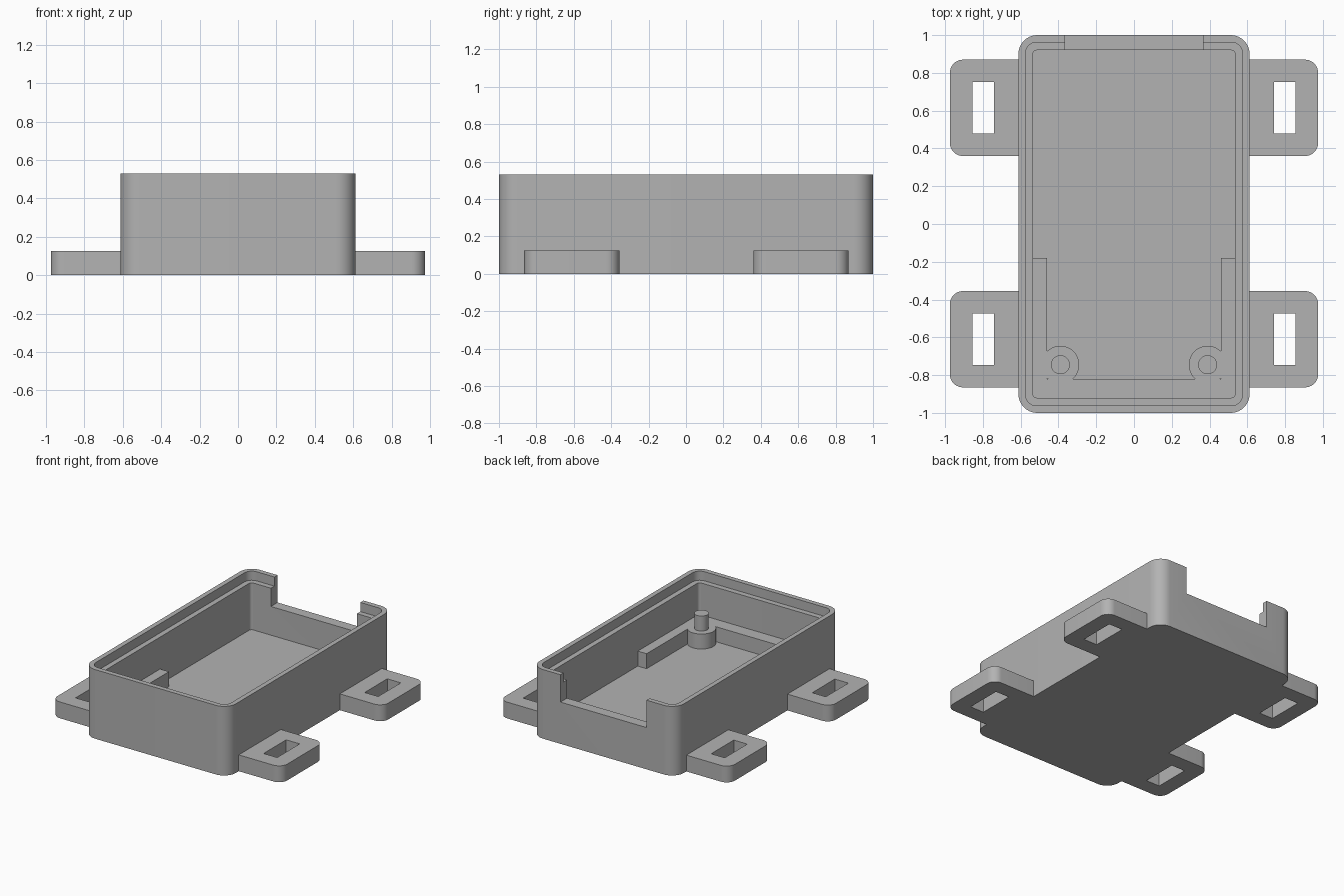
import bpy, bmesh, math

if "Cube" in bpy.data.objects:
    bpy.data.objects.remove(bpy.data.objects["Cube"], do_unlink=True)

grey = bpy.data.materials.new("plain_grey")
grey.use_nodes = True
COLOUR = (0.45, 0.45, 0.45, 1)
grey.diffuse_color = COLOUR
grey.node_tree.nodes["Principled BSDF"].inputs["Base Color"].default_value = COLOUR


def prism(name, outline, z0, z1):
    """Extrude a counter-clockwise outline from z0 to z1."""
    bm = bmesh.new()
    face = bm.faces.new([bm.verts.new((x, y, z0)) for x, y in outline])
    top = bmesh.ops.extrude_face_region(bm, geom=[face])["geom"]
    bmesh.ops.translate(bm, vec=(0, 0, z1 - z0),
                        verts=[v for v in top if isinstance(v, bmesh.types.BMVert)])
    bmesh.ops.recalc_face_normals(bm, faces=bm.faces)
    mesh = bpy.data.meshes.new(name)
    bm.to_mesh(mesh)
    bm.free()
    mesh.materials.append(grey)
    obj = bpy.data.objects.new(name, mesh)
    bpy.context.collection.objects.link(obj)
    return obj


def rounded(x0, x1, y0, y1, radii, steps=10):
    """Rectangle outline; radii run from the +x +y corner counter-clockwise."""
    corners = [(x1, y1, -1, -1), (x0, y1, 1, -1), (x0, y0, 1, 1), (x1, y0, -1, 1)]
    points = []
    for i, ((cx, cy, sx, sy), r) in enumerate(zip(corners, radii)):
        if r == 0:
            points.append((cx, cy))
            continue
        for k in range(steps + 1):
            a = math.pi / 2 * (i + k / steps)
            points.append((cx + sx * r + r * math.cos(a), cy + sy * r + r * math.sin(a)))
    return points


def box(x0, x1, y0, y1):
    return rounded(x0, x1, y0, y1, [0] * 4)


def circle(cx, cy, r, n=40):
    return [(cx + r * math.cos(math.tau * i / n), cy + r * math.sin(math.tau * i / n))
            for i in range(n)]


def combine(obj, tools, operation):
    """Bake boolean operations into obj and delete the tools."""
    for tool in tools:
        tool.hide_render = True
        mod = obj.modifiers.new("boolean", "BOOLEAN")
        mod.operation, mod.solver, mod.object = operation, "EXACT", tool
    bpy.context.view_layer.update()
    graph = bpy.context.evaluated_depsgraph_get()
    mesh = bpy.data.meshes.new_from_object(obj.evaluated_get(graph))
    obj.modifiers.clear()
    obj.data = mesh
    for tool in tools:
        bpy.data.objects.remove(tool, do_unlink=True)


HEIGHT, FLOOR, LEDGE, RAIL = 0.53, 0.10, 0.46, 0.215
parts = []

# Open tray with a stepped rim and a notch in the back wall
tray = prism("tray", rounded(-0.612, 0.612, -1, 1, [0.1] * 4), 0, HEIGHT)
combine(tray, [
    prism("cavity_cutter", rounded(-0.535, 0.535, -0.92, 0.92, [0.02] * 4), FLOOR, 0.7),
    prism("rim_cutter", rounded(-0.575, 0.575, -0.962, 0.962, [0.06] * 4), LEDGE, 0.7),
    prism("notch_cutter", box(-0.365, 0.365, 0.85, 1.1), 0.32, 0.7),
], "DIFFERENCE")
parts.append(tray)

# Slotted mounting tabs
for side, sx in (("left", 1), ("right", -1)):
    for end, y in (("front", -0.61), ("back", 0.615)):
        radii = [0.07, 0, 0, 0.07] if sx > 0 else [0, 0.07, 0.07, 0]
        x0, x1 = sorted((sx * 0.595, sx * 0.975))
        tab = prism(f"{end}_{side}_tab", rounded(x0, x1, y - 0.255, y + 0.255, radii), 0, 0.125)
        s0, s1 = sorted((sx * 0.74, sx * 0.855))
        combine(tab, [prism("slot_cutter", box(s0, s1, y - 0.137, y + 0.137), -0.1, 0.3)],
                "DIFFERENCE")
        parts.append(tab)

# U-shaped support rail with round bosses at its corners
rail = prism("support_rail", [
    (-0.55, -0.94), (0.55, -0.94), (0.55, -0.18), (0.46, -0.18),
    (0.46, -0.82), (-0.46, -0.82), (-0.46, -0.18), (-0.55, -0.18)], 0.05, RAIL)
combine(rail, [prism("boss", circle(x, -0.745, 0.1), 0.05, RAIL) for x in (-0.39, 0.39)],
        "UNION")
parts.append(rail)

# Locating pins on the bosses
for side, x in (("left", 0.39), ("right", -0.39)):
    parts.append(prism(f"{side}_pin", circle(x, -0.745, 0.05), RAIL - 0.02, 0.33))

# Smooth round corners, crisp edges
bpy.ops.object.select_all(action="DESELECT")
for part in parts:
    part.select_set(True)
bpy.context.view_layer.objects.active = tray
bpy.ops.object.shade_smooth_by_angle(angle=math.radians(30))
